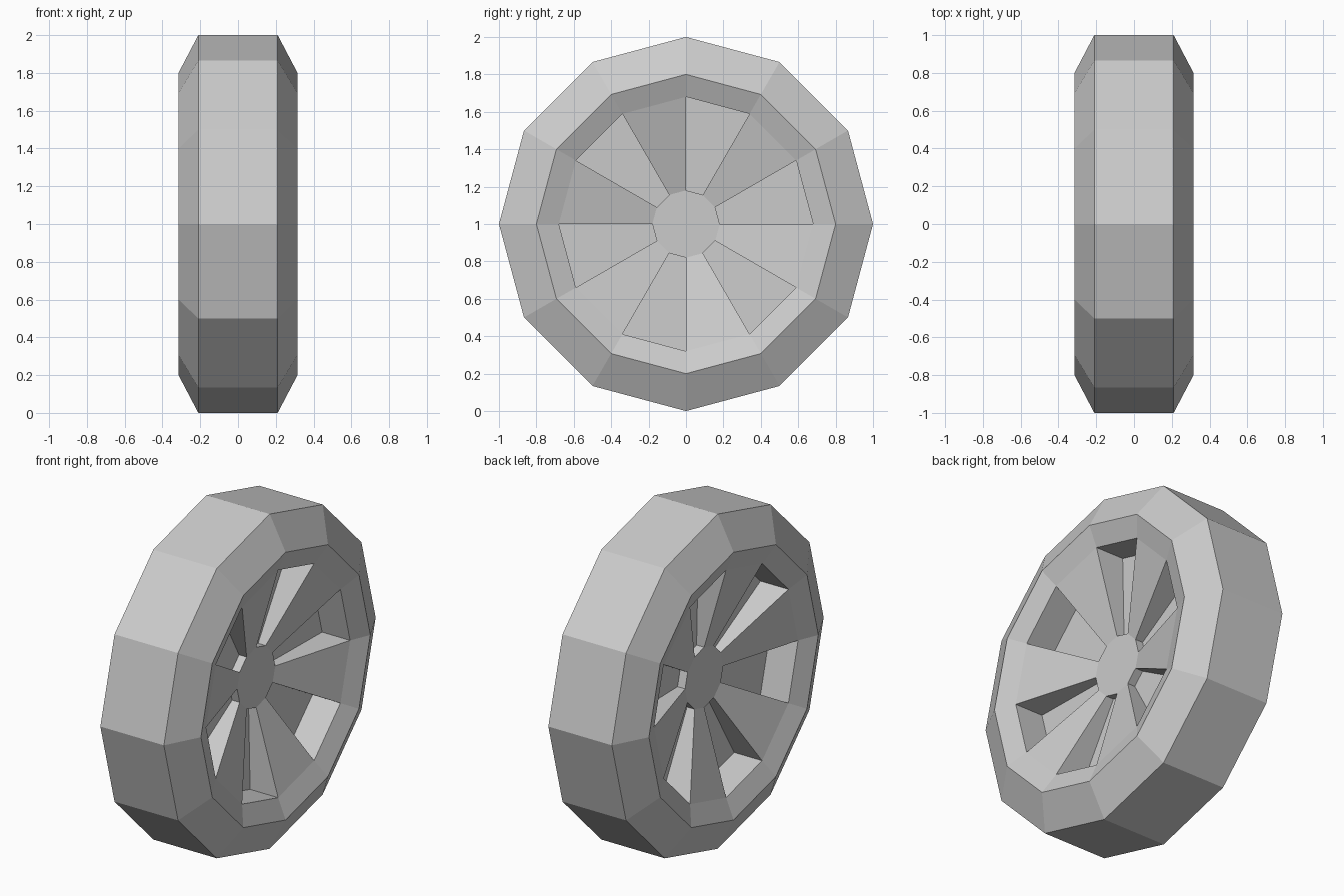
import bpy, bmesh
from math import cos, sin, pi, hypot

if "Cube" in bpy.data.objects:
    bpy.data.objects.remove(bpy.data.objects["Cube"])

SIDES = 12
CENTRE_Z = 1.0


def revolve(bm, profile):
    """Spin (x, radius) points round the x axis; return rings of verts and bands of faces."""
    rings = [[bm.verts.new((x, r * cos(2 * pi * i / SIDES), r * sin(2 * pi * i / SIDES)))
              for i in range(SIDES)] for x, r in profile]
    bands = []
    for a, b in zip(rings, rings[1:]):
        bands.append([bm.faces.new((a[i], a[(i + 1) % SIDES], b[(i + 1) % SIDES], b[i]))
                      for i in range(SIDES)])
    return rings, bands


def finish(bm, name):
    """Make the object and mirror the half across x = 0."""
    mesh = bpy.data.meshes.new(name)
    bm.to_mesh(mesh)
    bm.free()
    obj = bpy.data.objects.new(name, mesh)
    obj.location.z = CENTRE_Z
    bpy.context.collection.objects.link(obj)
    mirror = obj.modifiers.new("mirror", 'MIRROR')
    mirror.use_axis[0] = True
    mirror.use_clip = True
    return obj


# Tyre: flat tread and chamfered shoulder
bm = bmesh.new()
revolve(bm, [(0, 1.0), (0.21, 1.0), (0.315, 0.8)])
finish(bm, "tyre")

# Rim: dished face with a flat hub and six sunken pockets between spokes
bm = bmesh.new()
rings, bands = revolve(bm, [(0.315, 0.8), (0.265, 0.68), (0.12, 0.18)])
bm.faces.new(rings[-1])
pockets = bmesh.ops.extrude_discrete_faces(bm, faces=bands[1][::2])["faces"]
for face in pockets:
    for v in face.verts:
        v.co.x = 0.08 if hypot(v.co.y, v.co.z) > 0.4 else 0.07
finish(bm, "rim")
